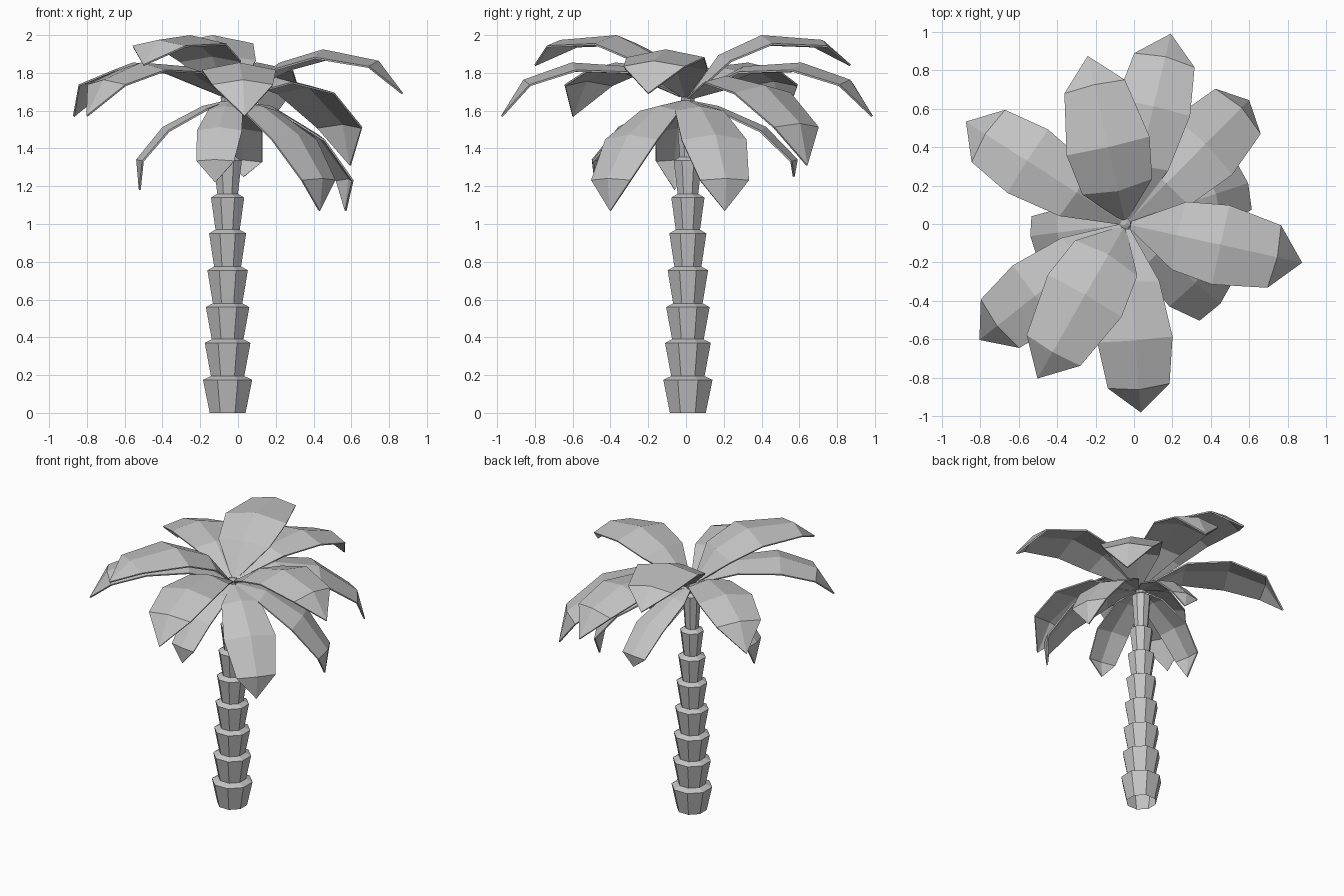
import bpy, bmesh, math
from mathutils import Vector

cube = bpy.data.objects.get("Cube")
if cube:
    bpy.data.objects.remove(cube, do_unlink=True)

grey = bpy.data.materials.new("plain_grey")
grey.use_nodes = True
grey.diffuse_color = (0.55, 0.55, 0.55, 1)
grey.node_tree.nodes["Principled BSDF"].inputs["Base Color"].default_value = (0.55, 0.55, 0.55, 1)

TRUNK = Vector((-0.055, 0.01, 0))
CROWN = Vector((-0.043, 0, 0))


def make_object(name, bm):
    bmesh.ops.recalc_face_normals(bm, faces=bm.faces)
    mesh = bpy.data.meshes.new(name)
    bm.to_mesh(mesh)
    bm.free()
    mesh.materials.append(grey)
    obj = bpy.data.objects.new(name, mesh)
    bpy.context.collection.objects.link(obj)
    return obj


def lathe(name, profile, sides=8):
    """Faceted column, open underneath, from (half width, height) pairs."""
    bm = bmesh.new()
    rings = []
    for half, z in profile:
        r = half / math.cos(math.pi / sides)
        angles = [(i + 0.5) * math.tau / sides for i in range(sides)]
        rings.append([bm.verts.new(TRUNK + Vector((r * math.cos(a), r * math.sin(a), z)))
                      for a in angles])
    for low, high in zip(rings, rings[1:]):
        for i in range(sides):
            j = (i + 1) % sides
            bm.faces.new((low[i], low[j], high[j], high[i]))
    bm.faces.new(rings[-1])
    return make_object(name, bm)


def frond(name, tip, profile, fold=0.1):
    """Folded leaf: (share of reach, height, width) sections ending in a point."""
    tip = Vector(tip)
    out = Vector((tip.x - CROWN.x, tip.y - CROWN.y, 0))
    reach = out.length
    out.normalize()
    side = Vector((-out.y, out.x, 0))
    centres = [CROWN + out * r * reach + Vector((0, 0, z)) for r, z, w in profile] + [tip]
    bm = bmesh.new()
    rows = []
    for i, (r, z, width) in enumerate(profile):
        tangent = (centres[i + 1] - centres[max(i - 1, 0)]).normalized()
        drop = tangent.cross(side) * fold * width
        centre = centres[i]
        rows.append([bm.verts.new(p) for p in (centre + side * width / 2 - drop, centre,
                                               centre - side * width / 2 - drop)])
    for a, b in zip(rows, rows[1:]):
        for k in range(2):
            bm.faces.new((a[k], a[k + 1], b[k + 1], b[k]))
    point = bm.verts.new(tip)
    for k in range(2):
        bm.faces.new((rows[-1][k], rows[-1][k + 1], point))
    obj = make_object(name, bm)
    thick = obj.modifiers.new("thickness", "SOLIDIFY")
    thick.thickness = 0.01
    thick.offset = 0


# Trunk of flared tiers, each with a sloping rim
floors = [0, 0.195, 0.39, 0.58, 0.775, 0.97, 1.16, 1.355, 1.62]
rims = [0.13, 0.121, 0.115, 0.107, 0.098, 0.088, 0.075, 0.06]
profile = []
for i, rim in enumerate(rims):
    profile += [(rim * 0.73, floors[i]), (rim, floors[i + 1] - 0.02)]
profile.append((0.035, floors[-1]))
lathe("trunk", profile)

# Small bud where the fronds meet
lathe("crown_bud", [(0.03, 1.61), (0.037, 1.67), (0.015, 1.68)])

# Frond shapes: (share of reach, height, width)
raised = [(0.03, 1.68, 0.04), (0.2, 1.89, 0.37), (0.46, 1.995, 0.44), (0.83, 1.97, 0.32)]
arched = [(0.03, 1.68, 0.04), (0.31, 1.83, 0.3), (0.62, 1.85, 0.39), (0.88, 1.76, 0.32)]
level = [(0.03, 1.68, 0.04), (0.29, 1.85, 0.36), (0.54, 1.92, 0.42), (0.86, 1.86, 0.33)]
sloping = [(0.03, 1.67, 0.04), (0.33, 1.78, 0.33), (0.65, 1.73, 0.42), (0.94, 1.53, 0.33)]
hanging = [(0.04, 1.65, 0.04), (0.36, 1.62, 0.27), (0.76, 1.47, 0.36), (1.03, 1.24, 0.27)]
drooping = [(0.04, 1.65, 0.04), (0.3, 1.62, 0.18), (0.74, 1.51, 0.24), (1.03, 1.34, 0.2)]

fronds = {
    "raised_frond": (raised, [(-0.24, 0.87, 1.84), (-0.5, -0.8, 1.84)]),
    "arched_frond": (arched, [(0.19, 0.985, 1.57), (0.035, -0.975, 1.57),
                              (-0.8, -0.6, 1.57), (-0.87, 0.53, 1.57)]),
    "level_frond": (level, [(0.87, -0.2, 1.69)]),
    "sloping_frond": (sloping, [(0.595, 0.64, 1.31)]),
    "hanging_frond": (hanging, [(0.43, -0.4, 1.07), (0.57, 0.205, 1.07)]),
    "drooping_frond": (drooping, [(-0.52, -0.06, 1.18), (-0.12, -0.48, 1.22), (0.03, 0.57, 1.25)]),
}
for name, (shape, tips) in fronds.items():
    for i, tip in enumerate(tips, 1):
        frond(f"{name}_{i}", tip, shape)
